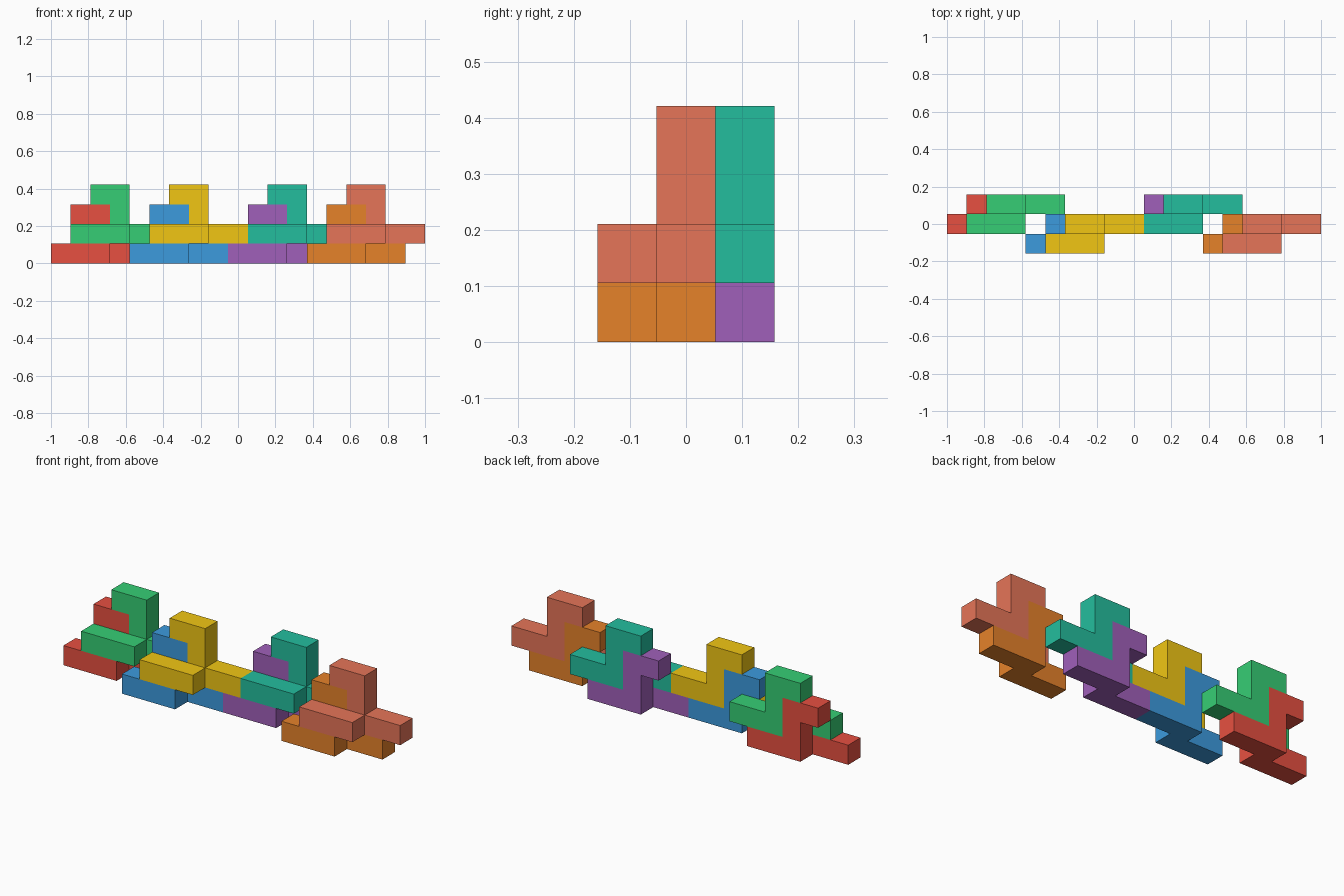
import bpy, bmesh
from mathutils import Color, Vector

if "Cube" in bpy.data.objects:
    bpy.data.objects.remove(bpy.data.objects["Cube"])

U = 2 / 19                              # edge of one unit cube
ORIGIN = Vector((-9.5, -1.5, 0))        # grid corner, in unit cubes

# One nine-cube piece (x, y, z): front bar, back bar, post and hooked tip
PIECE = [(0, 0, 0), (1, 0, 0), (2, 0, 0),
         (2, 1, 0), (3, 1, 0), (4, 1, 0),
         (2, 1, 1), (2, 1, 2), (1, 1, 2)]


def add_piece(name, offset, rgb):
    """Weld the cubes of one piece into a single closed skin."""
    cells = {tuple(a + b for a, b in zip(c, offset)) for c in PIECE}
    bm = bmesh.new()
    for cell in cells:
        for axis in range(3):
            for side in (0, 1):
                near = list(cell)
                near[axis] += 2 * side - 1
                if tuple(near) in cells:
                    continue            # hidden between two cubes
                corners = []
                for s, t in ((0, 0), (1, 0), (1, 1), (0, 1)):
                    p = Vector(cell)
                    p[axis] += side
                    p[(axis + 1) % 3] += s
                    p[(axis + 2) % 3] += t
                    corners.append(bm.verts.new((p + ORIGIN) * U))
                bm.faces.new(corners if side else corners[::-1])
    bmesh.ops.remove_doubles(bm, verts=bm.verts, dist=1e-4)
    bmesh.ops.dissolve_limit(bm, angle_limit=0.01, verts=bm.verts, edges=bm.edges)
    bmesh.ops.recalc_face_normals(bm, faces=bm.faces)
    mesh = bpy.data.meshes.new(name)
    bm.to_mesh(mesh)
    bm.free()
    # Paint, converted from screen colour to linear colour
    mat = bpy.data.materials.new(name + "_paint")
    linear = Color([c / 255 for c in rgb]).from_srgb_to_scene_linear()
    mat.diffuse_color = (*linear, 1)
    mat.use_nodes = True
    mat.node_tree.nodes["Principled BSDF"].inputs["Base Color"].default_value = mat.diffuse_color
    mesh.materials.append(mat)
    bpy.context.collection.objects.link(bpy.data.objects.new(name, mesh))


# Four stacked pairs: grid x and y, then the lower and upper colours
PAIRS = [
    (0, 1, ("red", (231, 80, 65)), ("green", (54, 206, 117))),
    (4, 0, ("blue", (60, 155, 222)), ("yellow", (241, 198, 20))),
    (9, 1, ("purple", (160, 96, 186)), ("teal", (36, 190, 158))),
    (13, 0, ("orange", (230, 130, 42)), ("salmon", (230, 117, 88))),
]
for x, y, lower, upper in PAIRS:
    add_piece("lower_piece_" + lower[0], (x, y, 0), lower[1])
    add_piece("upper_piece_" + upper[0], (x + 1, y, 1), upper[1])
